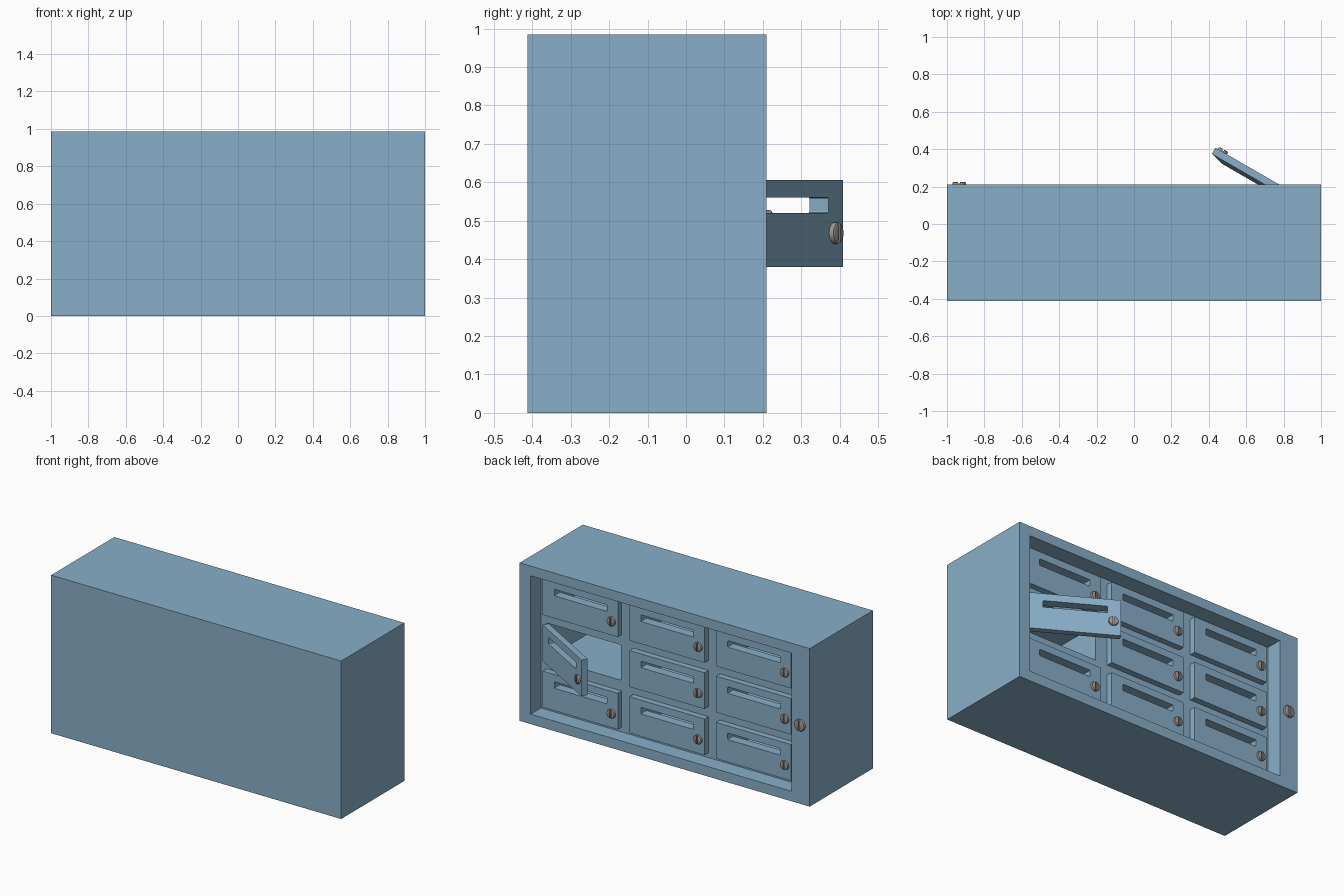
import bpy, bmesh
from math import radians
from mathutils import Matrix, Vector

if "Cube" in bpy.data.objects:
    bpy.data.objects.remove(bpy.data.objects["Cube"])


def material(name, rgb):
    m = bpy.data.materials.new(name)
    m.diffuse_color = (*rgb, 1)
    m.use_nodes = True
    m.node_tree.nodes["Principled BSDF"].inputs["Base Color"].default_value = m.diffuse_color
    return m


BLUE = material("painted_blue", (0.25, 0.43, 0.58))
METAL = material("lock_metal", (0.33, 0.30, 0.28))


def add_box(bm, lo, hi):
    lo, hi = Vector(lo), Vector(hi)
    m = Matrix.Translation((lo + hi) / 2) @ Matrix.Diagonal((*(hi - lo), 1))
    return bmesh.ops.create_cube(bm, size=1, matrix=m)["verts"]


def to_object(bm, name, mat):
    bmesh.ops.recalc_face_normals(bm, faces=bm.faces)
    me = bpy.data.meshes.new(name)
    bm.to_mesh(me)
    bm.free()
    me.materials.append(mat)
    ob = bpy.data.objects.new(name, me)
    bpy.context.collection.objects.link(ob)
    return ob


def cut(ob, bm_cutter):
    """Subtract the cutter, apply the result and discard the cutter."""
    cutter = to_object(bm_cutter, "cutter", ob.data.materials[0])
    cutter.hide_render = True
    mod = ob.modifiers.new("cut", 'BOOLEAN')
    mod.operation, mod.solver, mod.object = 'DIFFERENCE', 'EXACT', cutter
    bpy.context.view_layer.objects.active = ob
    bpy.ops.object.modifier_apply(modifier=mod.name)
    bpy.data.objects.remove(cutter)


BACK, DEPTH = 0.21, 0.10          # outer face with the doors, recess depth
DOOR_W, DOOR_H = 0.518, 0.226
HINGE_X = [0.884 - 0.598 * i for i in range(3)]
ROW_Z = [0.493 + 0.288 * j for j in (-1, 0, 1)]

# cabinet body with recessed panel and nine compartments
bm = bmesh.new()
add_box(bm, (-1, -0.412, 0), (1, BACK, 0.985))
cabinet = to_object(bm, "cabinet", BLUE)
bm = bmesh.new()
add_box(bm, (-0.874, BACK - DEPTH, 0.062), (0.924, BACK + 0.1, 0.924))
cut(cabinet, bm)
bm = bmesh.new()
for hx in HINGE_X:
    for z in ROW_Z:
        add_box(bm, (hx - DOOR_W + 0.004, -0.385, z - DOOR_H / 2 + 0.003),
                (hx - 0.004, BACK - DEPTH + 0.03, z + DOOR_H / 2 - 0.003))
cut(cabinet, bm)

# door: flat plate with a chamfered back, hinge line at local x = 0
bm = bmesh.new()
rings = []
for y, ix, iz in ((0, 0, 0), (-0.038, 0, 0), (-0.057, 0.072, 0.04)):
    x0, x1, h = -DOOR_W + ix, -ix, DOOR_H / 2 - iz
    rings.append([bm.verts.new((x, y, z)) for x, z in
                  ((x0, -h), (x1, -h), (x1, h), (x0, h))])
for a, b in zip(rings, rings[1:]):
    for i in range(4):
        k = (i + 1) % 4
        bm.faces.new((a[i], a[k], b[k], b[i]))
bm.faces.new(rings[0])
bm.faces.new(rings[-1])
door = to_object(bm, "door", BLUE)

# letter slot with slightly rounded corners
bm = bmesh.new()
add_box(bm, (-0.443, -0.1, 0.027), (-0.08, 0.05, 0.068))
edges = [e for e in bm.edges if abs(e.verts[0].co.y - e.verts[1].co.y) > 0.01]
bmesh.ops.bevel(bm, geom=edges, offset=0.005, segments=2, profile=0.5, affect='EDGES')
cut(door, bm)


# lock: rounded disc with a vertical key groove
def make_lock(name, r, h):
    bm = bmesh.new()
    rows = []
    n = 28
    for rad, y in ((r, -0.004), (r, h * 0.6), (r * 0.94, h * 0.85), (r * 0.8, h)):
        rows.append([bm.verts.new(Matrix.Rotation(radians(360 * i / n), 3, 'Y')
                                  @ Vector((rad, y, 0))) for i in range(n)])
    for a, b in zip(rows, rows[1:]):
        for i in range(n):
            k = (i + 1) % n
            bm.faces.new((a[i], a[k], b[k], b[i]))
    bm.faces.new(rows[0])
    bm.faces.new(rows[-1])
    ob = to_object(bm, name, METAL)
    bm = bmesh.new()
    add_box(bm, (-r * 0.16, h * 0.45, -r * 1.2), (r * 0.16, h * 2, r * 1.2))
    cut(ob, bm)
    bpy.ops.object.select_all(action='DESELECT')
    ob.select_set(True)
    bpy.context.view_layer.objects.active = ob
    bpy.ops.object.shade_smooth_by_angle(angle=radians(35))
    return ob


frame_lock = make_lock("frame_lock", 0.036, 0.015)
frame_lock.location = (-0.935, BACK, 0.492)
door_lock = make_lock("door_lock", 0.028, 0.014)


# place the nine doors; the middle one at the hinge end stands open
def placed_copy(src, name, matrix):
    ob = src.copy()
    ob.name = name
    bpy.context.collection.objects.link(ob)
    ob.matrix_world = matrix


for i, hx in enumerate(HINGE_X):
    for j, z in enumerate(ROW_Z):
        m = Matrix.Translation((hx, BACK - 0.061, z))
        if (i, j) == (0, 1):
            m = m @ Matrix.Rotation(radians(-30), 4, 'Z')
        placed_copy(door, f"door_{i}_{j}", m)
        placed_copy(door_lock, f"door_lock_{i}_{j}",
                    m @ Matrix.Translation((-0.475, 0, -0.025)))
bpy.data.objects.remove(door)
bpy.data.objects.remove(door_lock)
